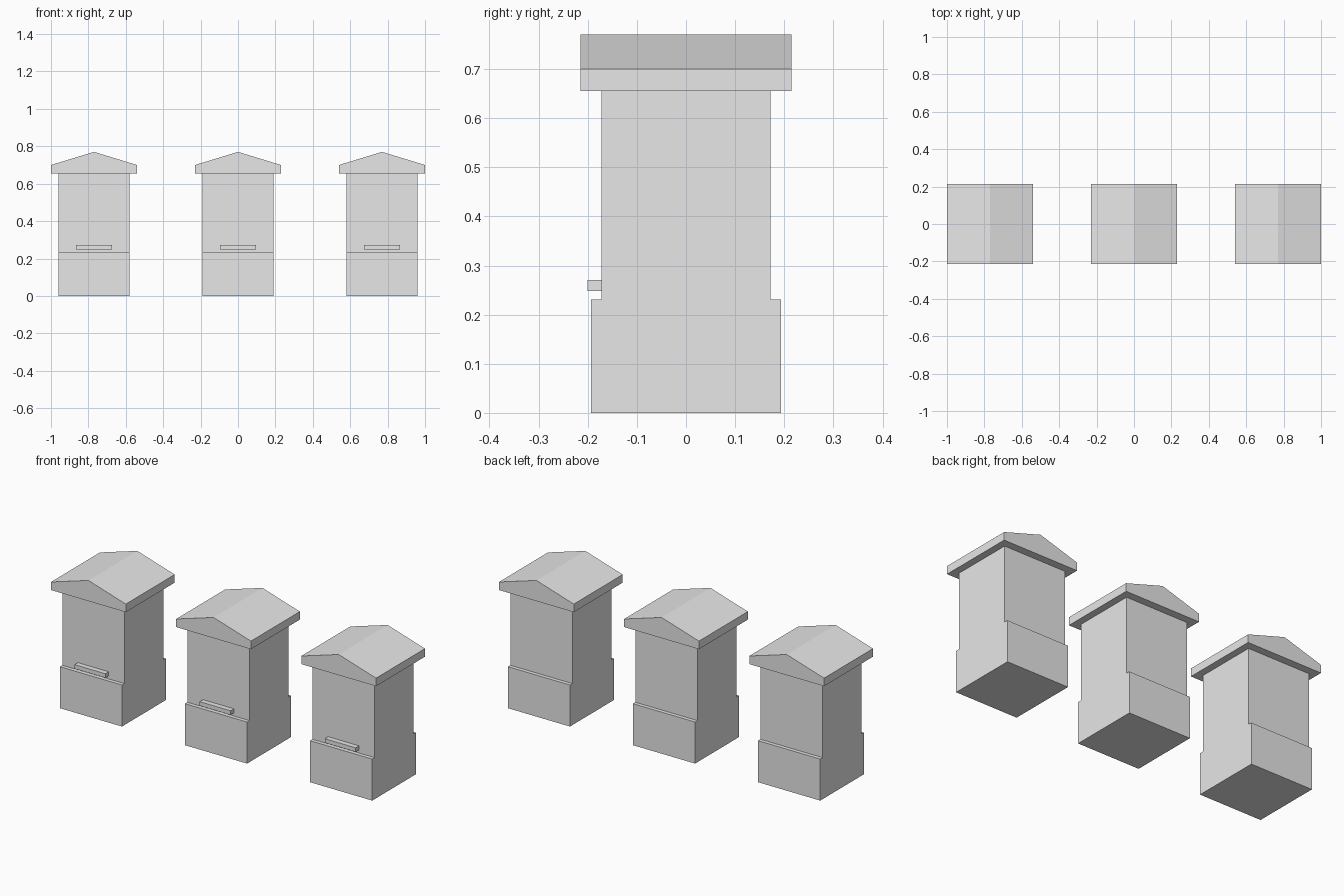
import bpy

if "Cube" in bpy.data.objects:
    bpy.data.objects.remove(bpy.data.objects["Cube"])

grey = bpy.data.materials.new("light_grey")
grey.diffuse_color = (0.8, 0.8, 0.8, 1)
grey.use_nodes = True
grey.node_tree.nodes["Principled BSDF"].inputs["Base Color"].default_value = grey.diffuse_color


def prism(name, profile, y0, y1, cx):
    """Extrude an x-z outline (counter-clockwise seen from the front) from y0 to y1."""
    n = len(profile)
    verts = [(x + cx, y, z) for y in (y0, y1) for x, z in profile]
    faces = [tuple(range(n)), tuple(reversed(range(n, 2 * n)))]
    faces += [(i, i + n, (i + 1) % n + n, (i + 1) % n) for i in range(n)]
    mesh = bpy.data.meshes.new(name)
    mesh.from_pydata(verts, [], faces)
    mesh.materials.append(grey)
    obj = bpy.data.objects.new(name, mesh)
    bpy.context.collection.objects.link(obj)
    return obj


def rect(half, z0, z1):
    return [(-half, z0), (half, z0), (half, z1), (-half, z1)]


# Gabled roof outline with short vertical eaves
ROOF = [(-0.23, 0.655), (0.23, 0.655), (0.23, 0.70), (0, 0.77), (-0.23, 0.70)]

# Three identical hives in a row
for side, cx in (("left", -0.77), ("middle", 0), ("right", 0.77)):
    prism(side + "_base", rect(0.191, 0, 0.231), -0.193, 0.193, cx)
    prism(side + "_body", rect(0.191, 0.231, 0.655), -0.172, 0.172, cx)
    prism(side + "_roof", ROOF, -0.215, 0.215, cx)
    prism(side + "_landing_ledge", rect(0.095, 0.248, 0.271), -0.201, -0.172, cx)
